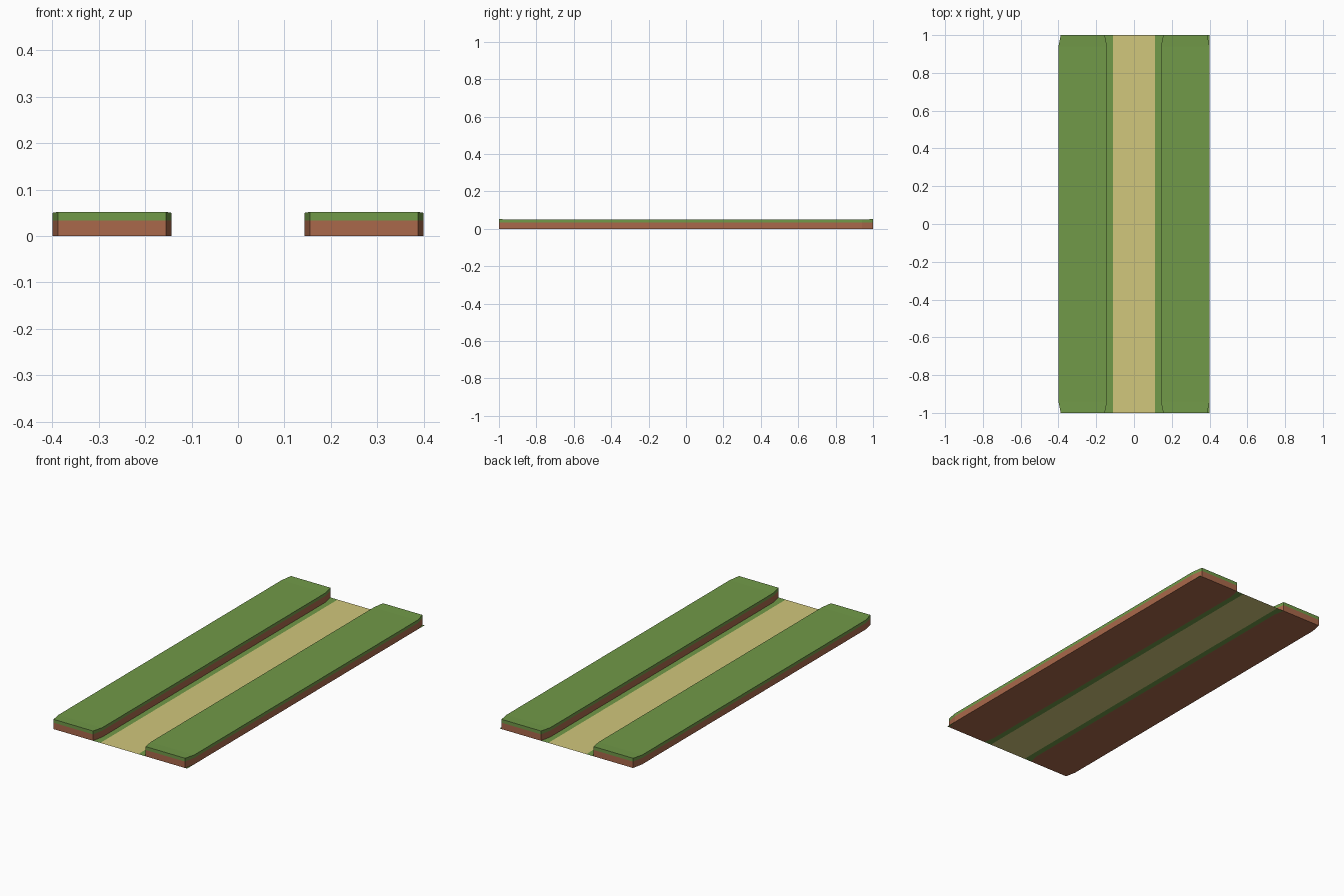
import bpy, bmesh

if "Cube" in bpy.data.objects:
    bpy.data.objects.remove(bpy.data.objects["Cube"])


def material(name, color):
    m = bpy.data.materials.new(name)
    m.diffuse_color = (*color, 1)
    m.use_nodes = True
    m.node_tree.nodes["Principled BSDF"].inputs["Base Color"].default_value = m.diffuse_color
    return m


GRASS = material("grass", (0.165, 0.32, 0.065, 1)[:3])
SOIL = material("soil", (0.40, 0.14, 0.07))
SAND = material("sand", (0.64, 0.57, 0.20))

INNER, OUTER, CUT_X, CUT_Y = 0.143, 0.40, 0.012, 0.06


def finish(bm, name, mats):
    mesh = bpy.data.meshes.new(name)
    bm.to_mesh(mesh)
    bm.free()
    for m in mats:
        mesh.materials.append(m)
    obj = bpy.data.objects.new(name, mesh)
    bpy.context.collection.objects.link(obj)
    return obj


def flat(name, polygons, mat):
    bm = bmesh.new()
    for poly in polygons:
        f = bm.faces.new([bm.verts.new((x, y, 0)) for x, y in poly])
        f.normal_update()
        if f.normal.z < 0:
            f.normal_flip()
    return finish(bm, name, [mat])


def bank(name, side):
    # Chamfered plan outline, stacked as soil below and turf above
    yc = 1 - CUT_Y
    plan = [(INNER + CUT_X, -1), (OUTER - CUT_X, -1), (OUTER, -yc), (OUTER, yc),
            (OUTER - CUT_X, 1), (INNER + CUT_X, 1), (INNER, yc), (INNER, -yc)]
    bm = bmesh.new()
    rings = []
    for level in (0, 0.034, 0.05):
        rings.append([bm.verts.new((side * x, y,
                      level + (0.002 if level == 0.05 and abs(y) == 1 else 0)))
                      for x, y in plan])
    n = len(plan)
    bm.faces.new(rings[0])
    for k in range(2):
        for i in range(n):
            j = (i + 1) % n
            f = bm.faces.new((rings[k][i], rings[k][j], rings[k + 1][j], rings[k + 1][i]))
            f.material_index = k
    # Top: long middle quad with a slightly raised flap at each end
    for idx in ((7, 2, 3, 6), (0, 1, 2, 7), (6, 3, 4, 5)):
        bm.faces.new([rings[2][i] for i in idx]).material_index = 1
    bmesh.ops.recalc_face_normals(bm, faces=bm.faces)
    return finish(bm, name, [SOIL, GRASS])


# Raised banks
bank("left_bank", -1)
bank("right_bank", 1)

# Sunken sandy path
PATH = 0.112
flat("sand_path", [[(-PATH, -1), (PATH, -1), (PATH, 1), (-PATH, 1)]], SAND)

# Grass verges running up to the foot of each bank
yc = 1 - CUT_Y
verge = [(PATH, -1), (INNER + CUT_X, -1), (INNER, -yc),
         (INNER, yc), (INNER + CUT_X, 1), (PATH, 1)]
for name, s in (("left_verge", -1), ("right_verge", 1)):
    flat(name, [[(s * x, y) for x, y in verge]], GRASS)

# Small ground corners outside the right bank's chamfers
flat("right_ground_corners",
     [[(OUTER - CUT_X, s), (OUTER, s), (OUTER, s * yc)] for s in (-1, 1)], GRASS)
